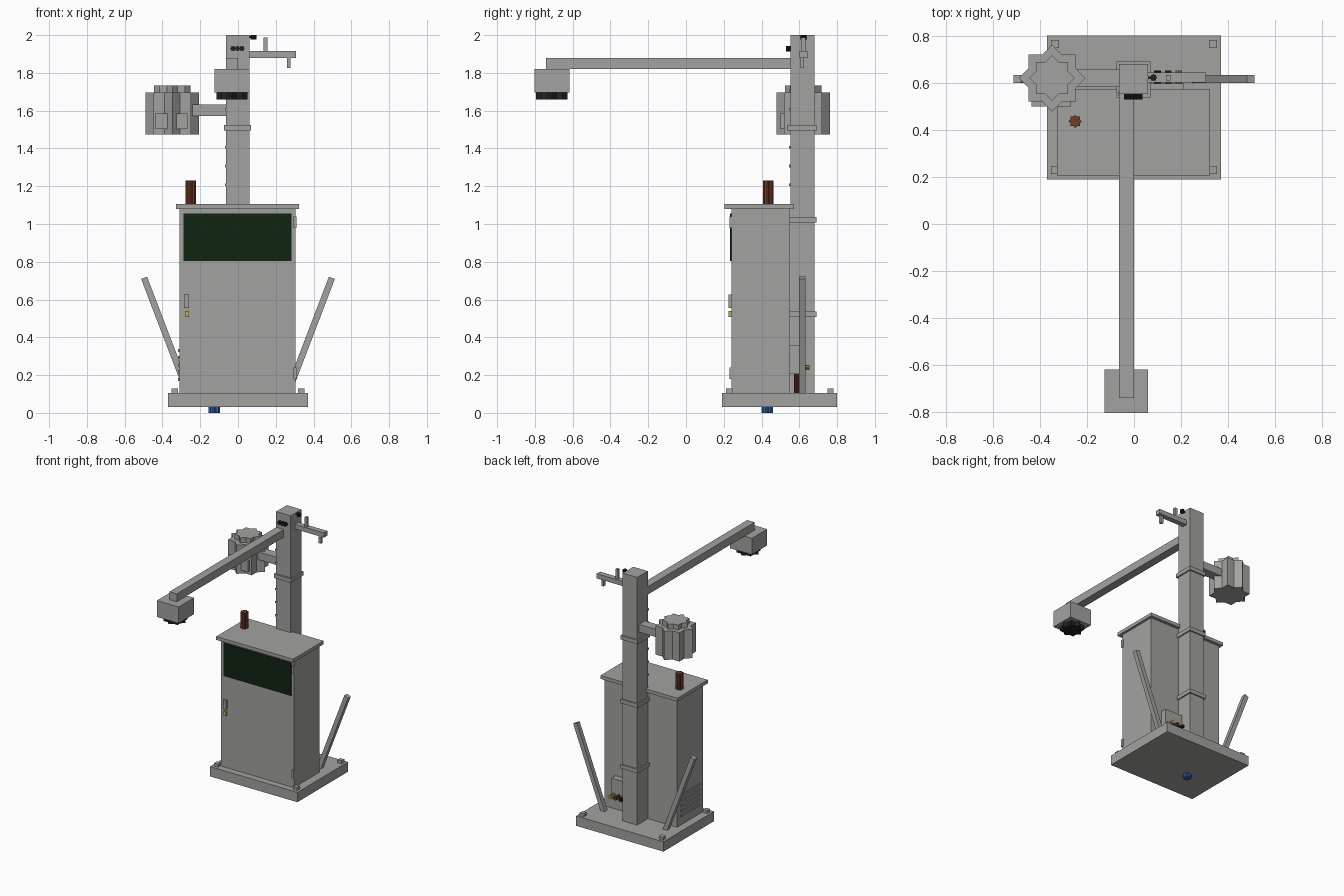
import bpy
import bmesh
import math
from mathutils import Matrix, Vector

if "Cube" in bpy.data.objects:
    bpy.data.objects.remove(bpy.data.objects["Cube"], do_unlink=True)


def make_mat(name, r, g, b):
    m = bpy.data.materials.new(name)
    m.use_nodes = True
    m.diffuse_color = (r, g, b, 1)
    bsdf = next(n for n in m.node_tree.nodes if n.type == 'BSDF_PRINCIPLED')
    bsdf.inputs["Base Color"].default_value = (r, g, b, 1)
    return m


GREY = make_mat("painted_grey", 0.36, 0.37, 0.35)
GREEN = make_mat("dark_green_glass", 0.005, 0.018, 0.006)
BROWN = make_mat("copper_brown", 0.16, 0.045, 0.02)
YELLOW = make_mat("brass_yellow", 0.6, 0.4, 0.1)
BLACK = make_mat("matte_black", 0.015, 0.015, 0.015)
BLUE = make_mat("fitting_blue", 0.03, 0.12, 0.4)


def finish(name, bm, mat):
    bmesh.ops.recalc_face_normals(bm, faces=bm.faces)
    me = bpy.data.meshes.new(name)
    bm.to_mesh(me)
    bm.free()
    me.materials.append(mat)
    ob = bpy.data.objects.new(name, me)
    bpy.context.collection.objects.link(ob)
    return ob


def box(name, x, y, z, mat=GREY):
    """Box given by its (min, max) range on each axis."""
    bm = bmesh.new()
    bmesh.ops.create_cube(bm, size=1)
    for v in bm.verts:
        v.co = [(r[0] + r[1]) / 2 + c * (r[1] - r[0]) for c, r in zip(v.co, (x, y, z))]
    return finish(name, bm, mat)


def star(name, start, radius, length, mat=GREY, axis='Z'):
    """Eight-pointed prism growing from start along an axis."""
    bm = bmesh.new()
    inner = radius * math.cos(math.pi / 4) / math.cos(math.pi / 8)
    ring = []
    for i in range(16):
        r = inner if i % 2 else radius
        a = math.pi * i / 8
        ring.append(bm.verts.new((r * math.cos(a), r * math.sin(a), 0)))
    face = bm.faces.new(ring)
    ext = bmesh.ops.extrude_face_region(bm, geom=[face], use_keep_orig=True)
    top = [g for g in ext["geom"] if isinstance(g, bmesh.types.BMVert)]
    bmesh.ops.translate(bm, verts=top, vec=(0, 0, length))
    rot = Matrix.Rotation(-math.pi / 2, 4, 'X') if axis == 'Y' else Matrix()
    bm.transform(Matrix.Translation(start) @ rot)
    return finish(name, bm, mat)


def strut(name, a, b, width):
    """Square bar between two points."""
    a, b = Vector(a), Vector(b)
    ob = box(name, (-width / 2, width / 2), (-width / 2, width / 2), (0, (b - a).length))
    lean = math.atan2(b.x - a.x, b.z - a.z)
    ob.data.transform(Matrix.Translation(a) @ Matrix.Rotation(lean, 4, 'Y'))


# Base plate, anchor bolts and drain fitting
box("base_plate", (-.37, .37), (.19, .80), (.03, .105))
for i, bx in enumerate((-.335, .335)):
    for j, by in enumerate((.23, .765)):
        box(f"anchor_bolt_{i}{j}", (bx - .017, bx + .017), (by - .017, by + .017), (.1, .128))
star("drain_fitting", (-.125, .43, 0), .03, .03, BLUE)

# Cabinet with lid, window, handle, lock and hinges
box("cabinet", (-.31, .305), (.24, .55), (.1, 1.08))
box("cabinet_lid", (-.328, .323), (.205, .573), (1.08, 1.106))
box("display_window", (-.288, .284), (.234, .24), (.803, 1.056), GREEN)
box("door_handle", (-.286, -.259), (.226, .24), (.556, .626))
box("door_lock", (-.281, -.26), (.226, .24), (.508, .54), YELLOW)
for i, z in enumerate((.18, .98)):
    box(f"hinge_{i}", (.294, .309), (.229, .248), (z, z + .06))
star("lid_vent_pipe", (-.25, .436, 1.1), .028, .13, BROWN)

# Side louvres
for i in range(5):
    z = .17 + i * .038
    box(f"louvre_{i}", (-.317, -.31), (.28, .51), (z, z + .016))

# Mast, collars and cable clips
box("mast", (-.063, .06), (.552, .68), (.1, 2))
for i, z in enumerate((.507, 1.007, 1.495)):
    box(f"mast_collar_{i}", (-.074, .07), (.538, .69), (z, z + .03))
for i in range(6):
    z = 1.2 + i * .1
    box(f"cable_clip_{i}", (-.069, -.05), (.546, .562), (z, z + .014))

# Long boom with sensor head
box("boom", (-.063, 0), (-.74, .56), (1.82, 1.88))
box("sensor_head", (-.125, .06), (-.803, -.618), (1.695, 1.82))
star("sensor_aperture", (-.032, -.71, 1.66), .083, .036, BLACK)

# Side drum on its bracket
box("drum_bracket", (-.3, -.06), (.585, .657), (1.573, 1.632))
star("drum", (-.348, .62, 1.475), .142, .22)
star("drum_cap", (-.348, .62, 1.69), .097, .043)
for i, x in enumerate((-.436, -.331)):
    box(f"drum_plate_{i}", (x, x + .064), (.5, .53), (1.502, 1.586))

# Weather cross arm
box("cross_arm", (.055, .306), (.602, .643), (1.88, 1.916))
box("arm_upright", (.135, .155), (.61, .632), (1.91, 1.988))
box("arm_dropper", (.259, .279), (.606, .626), (1.825, 1.885))
star("arm_beacon", (.083, .622, 1.978), .016, .022, BLACK)
box("beacon_stub", (.055, .08), (.617, .627), (1.984, 1.994), BLACK)
for i in range(3):
    star(f"mast_light_{i}", (-.027 + .024 * i, .53, 1.929), .0145, .025, BLACK, 'Y')

# Splayed braces
for side, s in (("right", -1), ("left", 1)):
    strut(f"{side}_brace", (s * .262, .615, .1), (s * .497, .615, .715), .034)

# Junction box with connectors and conduit
box("junction_box", (.063, .213), (.55, .597), (.205, .36))
for name, x, mat in (("black", .1, BLACK), ("brown", .145, BROWN), ("brass", .19, YELLOW)):
    star(f"{name}_connector", (x, .59, .24), .014, .063, mat, 'Y')
star("conduit", (.1, .586, .1), .014, .115, BROWN)
